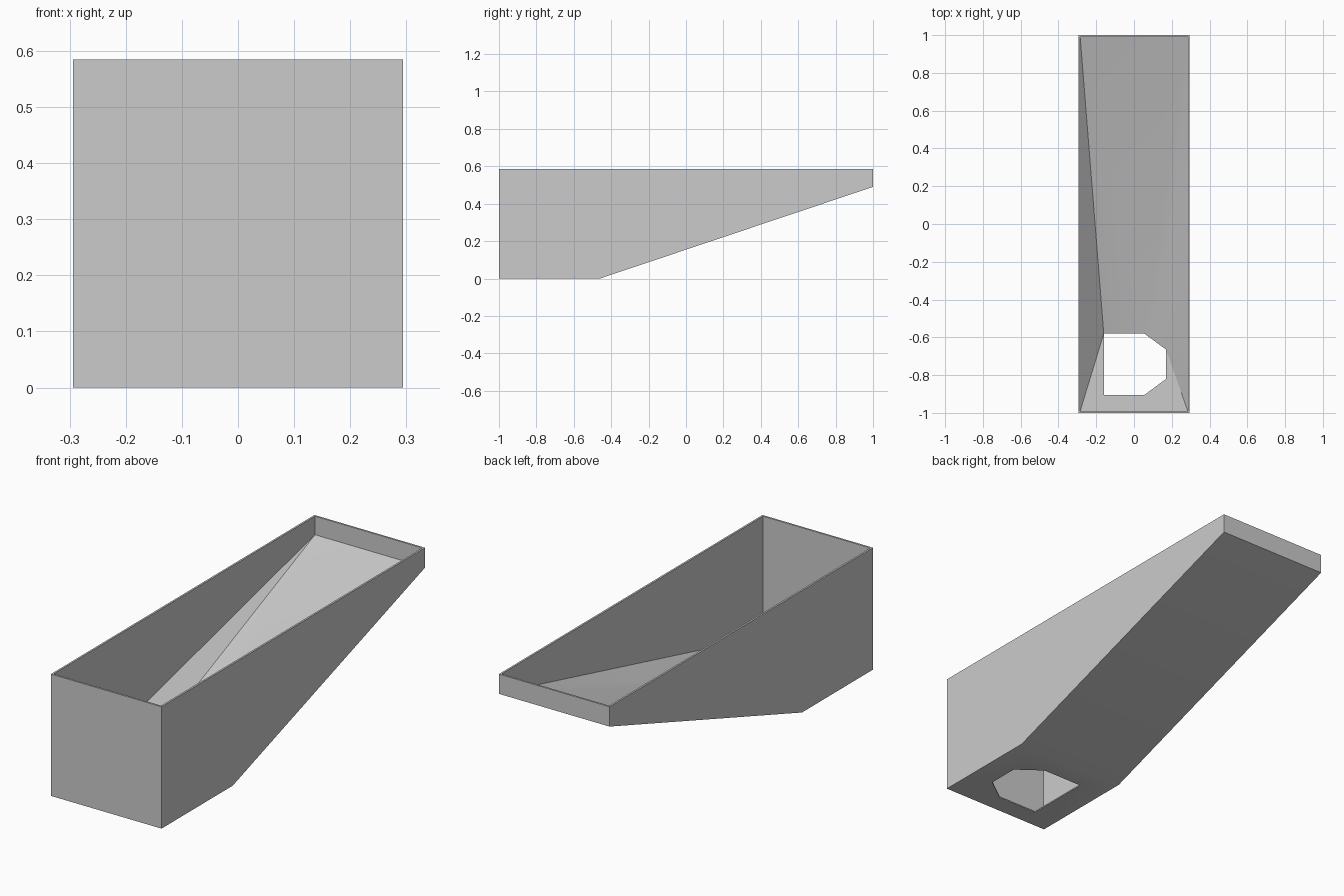
import bpy
import bmesh
import math

if "Cube" in bpy.data.objects:
    bpy.data.objects.remove(bpy.data.objects["Cube"], do_unlink=True)

grey = bpy.data.materials.new("plain_grey")
grey.use_nodes = True
colour = (0.6, 0.6, 0.6, 1)
grey.diffuse_color = colour
grey.node_tree.nodes["Principled BSDF"].inputs["Base Color"].default_value = colour

WIDTH, TOP, WALL, FLOOR = 0.294, 0.585, 0.009, 0.006
BEND, BACK_Z = -0.46, 0.49
OUTLET = [(-0.16, -0.58), (0.055, -0.58), (0.17, -0.665),
          (0.17, -0.82), (0.055, -0.905), (-0.16, -0.905)]

bm = bmesh.new()


def rectangle(half_x, back_y, front_y, back_z, front_z):
    """Corners in order: back left, back right, front right, front left."""
    return [bm.verts.new(p) for p in (
        (-half_x, back_y, back_z), (half_x, back_y, back_z),
        (half_x, front_y, front_z), (-half_x, front_y, front_z))]


def outlet_loop(z):
    return [bm.verts.new((x, y, z)) for x, y in OUTLET]


def loop_bridge(a, b):
    """Join two loops of equal length with quads."""
    for i in range(len(a)):
        j = (i + 1) % len(a)
        bm.faces.new((a[i], a[j], b[j], b[i]))


def floor_around_outlet(corners, hole):
    """Panels from a rectangle down to the six-sided outlet."""
    bl, br, fr, fl = corners
    for face in ((bl, hole[0], hole[1], br), (br, hole[1], hole[2]),
                 (br, hole[2], fr), (fr, hole[2], hole[3]),
                 (fr, hole[3], hole[4]), (fr, hole[4], hole[5], fl),
                 (fl, hole[0], bl), (fl, hole[5], hole[0])):
        bm.faces.new(face)


# Outer box with a flat base and a rising ramp
outer_top = rectangle(WIDTH, 1, -1, TOP, TOP)
base = rectangle(WIDTH, BEND, -1, 0, 0)
ramp_end = [bm.verts.new((s * WIDTH, 1, BACK_Z)) for s in (-1, 1)]
bm.faces.new((outer_top[0], outer_top[1], ramp_end[1], ramp_end[0]))
bm.faces.new((outer_top[3], outer_top[2], base[2], base[3]))
bm.faces.new((ramp_end[0], ramp_end[1], base[1], base[0]))
for back, front in ((0, 3), (1, 2)):
    bm.faces.new((outer_top[back], ramp_end[back], base[back],
                  base[front], outer_top[front]))

# Thin inner walls and rim
inner_x, inner_y = WIDTH - WALL, 1 - WALL
inner_top = rectangle(inner_x, inner_y, -inner_y, TOP, TOP)
inner_floor = rectangle(inner_x, inner_y, -inner_y, BACK_Z + FLOOR, FLOOR)
loop_bridge(outer_top, inner_top)
loop_bridge(inner_top, inner_floor)

# Sloping inner panels, underside and the edge of the outlet
upper_hole, lower_hole = outlet_loop(FLOOR), outlet_loop(0)
floor_around_outlet(inner_floor, upper_hole)
floor_around_outlet(base, lower_hole)
loop_bridge(upper_hole, lower_hole)

bmesh.ops.recalc_face_normals(bm, faces=bm.faces[:])
mesh = bpy.data.meshes.new("chute_body")
bm.to_mesh(mesh)
bm.free()
mesh.materials.append(grey)
body = bpy.data.objects.new("chute_body", mesh)
bpy.context.collection.objects.link(body)

bpy.ops.object.select_all(action="DESELECT")
body.select_set(True)
bpy.context.view_layer.objects.active = body
bpy.ops.object.shade_smooth_by_angle(angle=math.radians(30))
